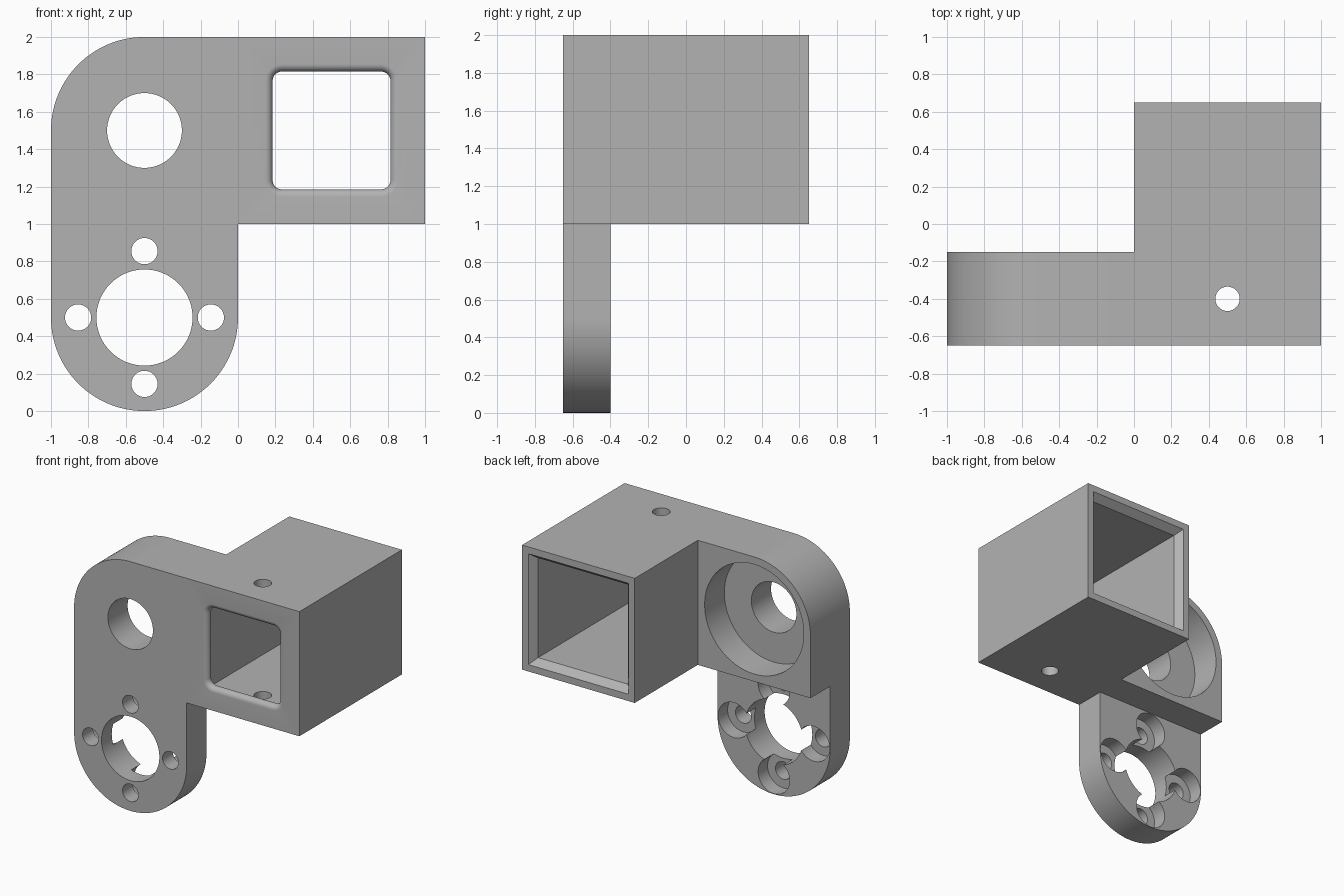
import bpy, bmesh
from math import sin, cos, radians, pi

if "Cube" in bpy.data.objects:
    bpy.data.objects.remove(bpy.data.objects["Cube"], do_unlink=True)

GREY = (0.45, 0.45, 0.45, 1)
mat = bpy.data.materials.new("plain grey")
mat.use_nodes = True
mat.diffuse_color = GREY
mat.node_tree.nodes["Principled BSDF"].inputs["Base Color"].default_value = GREY

FRONT, BACK = -0.65, 0.65


def arc(cx, cy, r, a0, a1, n):
    angles = [radians(a0 + (a1 - a0) * i / n) for i in range(n + 1)]
    return [(cx + r * cos(a), cy + r * sin(a)) for a in angles]


def circle(cx, cy, r):
    return arc(cx, cy, r, 0, 360, 64)[:-1]


def square(cx, cy, half, r=0):
    if r == 0:
        return [(cx + half * i, cy + half * j) for i, j in ((1, 1), (-1, 1), (-1, -1), (1, -1))]
    k = half - r
    pts = []
    for q, (i, j) in enumerate(((1, 1), (-1, 1), (-1, -1), (1, -1))):
        pts += arc(cx + k * i, cy + k * j, r, q * 90, q * 90 + 90, 8)
    return pts


def loft(name, rings, axis="y"):
    """Solid through a list of (position along axis, outline)."""
    bm = bmesh.new()
    loops = []
    for d, outline in rings:
        loops.append([bm.verts.new((u, d, v) if axis == "y" else (u, v, d)) for u, v in outline])
    for a, b in zip(loops, loops[1:]):
        for i in range(len(a)):
            j = (i + 1) % len(a)
            bm.faces.new((a[i], a[j], b[j], b[i]))
    bm.faces.new(loops[0])
    bm.faces.new(loops[-1])
    bmesh.ops.recalc_face_normals(bm, faces=bm.faces)
    me = bpy.data.meshes.new(name)
    bm.to_mesh(me)
    bm.free()
    me.materials.append(mat)
    ob = bpy.data.objects.new(name, me)
    bpy.context.collection.objects.link(ob)
    return ob


def prism(name, outline, d0, d1, axis="y"):
    return loft(name, [(d0, outline), (d1, outline)], axis)


def combine(body, other, operation):
    mod = body.modifiers.new("combine", "BOOLEAN")
    mod.operation = operation
    mod.solver = "EXACT"
    mod.object = other
    bpy.context.view_layer.objects.active = body
    bpy.ops.object.modifier_apply(modifier=mod.name)
    bpy.data.objects.remove(other, do_unlink=True)


# Solid parts: square socket, thick bearing block, thin motor plate
bracket = prism("bracket", square(0.5, 1.5, 0.5), FRONT, BACK)
block = [(-1, 1), (0, 1), (0, 2)] + arc(-0.5, 1.5, 0.5, 90, 180, 32)
combine(bracket, prism("bearing_block", block, FRONT, -0.15), "UNION")
plate = arc(-0.5, 0.5, 0.5, 180, 360, 64) + [(0, 1), (-1, 1)]
combine(bracket, prism("motor_plate", plate, FRONT, -0.4), "UNION")

# Socket cavity with a chamfered mouth at the back
cavity = [(-0.605, 0.4), (BACK - 0.06, 0.4), (BACK, 0.445), (BACK + 0.1, 0.445)]
cutters = [loft("socket_cavity", [(y, square(0.5, 1.5, h)) for y, h in cavity])]

# Front window with a rounded lip
lip = 0.04
rings = [(FRONT - 0.1, lip)]
for i in range(9):
    a = i / 8 * pi / 2
    rings.append((FRONT + lip * (1 - cos(a)), lip * (1 - sin(a))))
rings.append((-0.5, 0))
cutters.append(loft("window", [(y, square(0.5, 1.5, 0.315 + o, 0.05 + o)) for y, o in rings]))

# Cross pin hole through the socket
cutters.append(prism("pin_hole", circle(0.5, -0.4, 0.065), 0.9, 2.1, "z"))

# Shaft hole and bearing seat
cutters.append(prism("shaft_hole", circle(-0.5, 1.5, 0.2), -0.8, 0))
cutters.append(prism("bearing_seat", circle(-0.5, 1.5, 0.44), -0.4, 0))

# Motor opening and four counterbored screw holes
cutters.append(prism("motor_opening", circle(-0.5, 0.5, 0.257), -0.8, -0.2))
for i in range(4):
    x = -0.5 + 0.355 * cos(i * pi / 2)
    z = 0.5 + 0.355 * sin(i * pi / 2)
    cutters.append(prism("screw_hole", circle(x, z, 0.07), -0.8, -0.2))
    cutters.append(prism("screw_head_seat", circle(x, z, 0.14), -0.52, -0.3))

for cutter in cutters:
    combine(bracket, cutter, "DIFFERENCE")

bpy.ops.object.select_all(action="DESELECT")
bracket.select_set(True)
bpy.context.view_layer.objects.active = bracket
bpy.ops.object.shade_smooth_by_angle(angle=radians(30))
